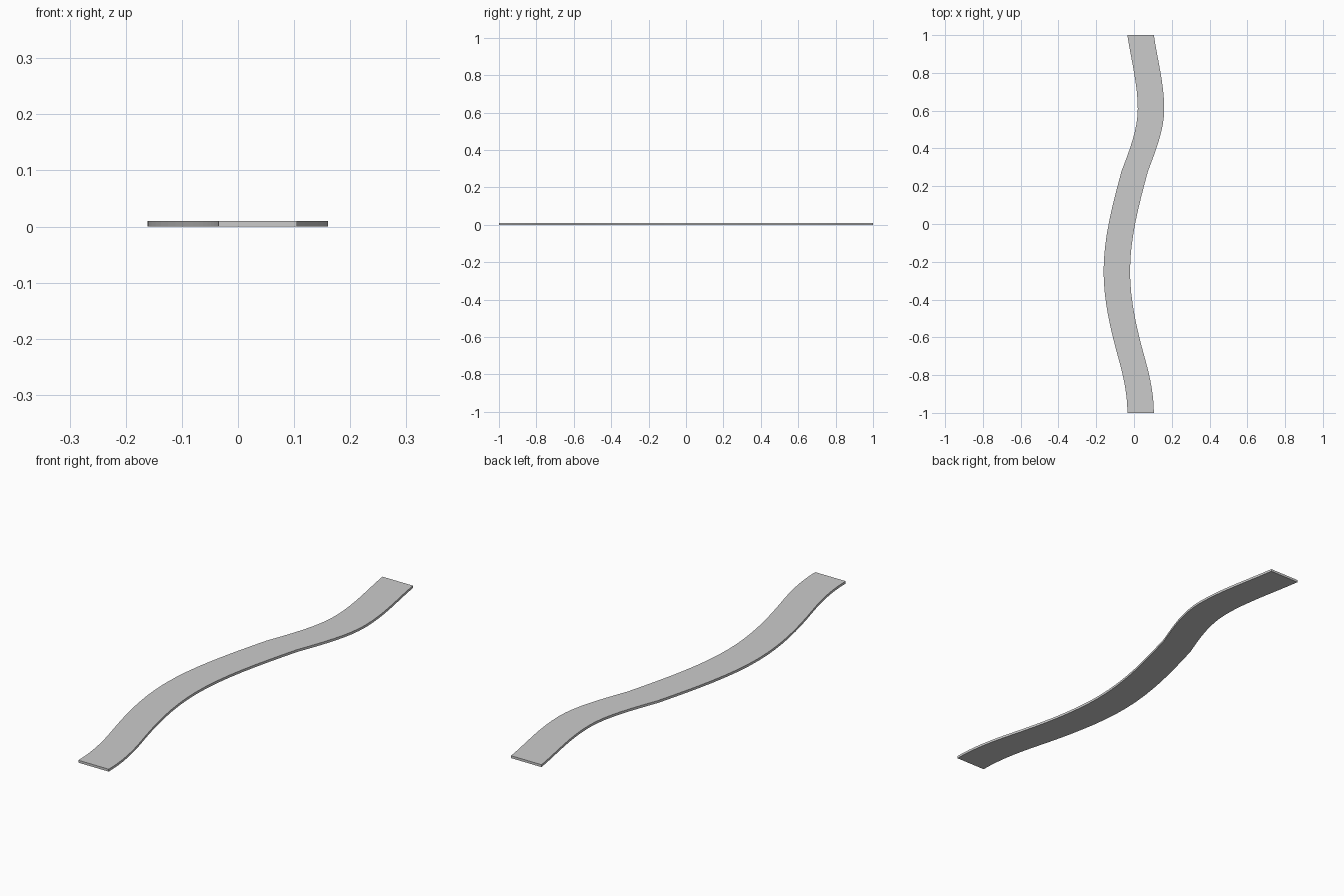
import bpy, bmesh

if "Cube" in bpy.data.objects:
    bpy.data.objects.remove(bpy.data.objects["Cube"])

WIDTH, THICK, STEPS = 0.14, 0.01, 8

# Centre line knots: y, x, slope arriving, slope leaving
knots = [
    (-1.00, 0.035, 0.0, 0.0),
    (-0.72, -0.010, -0.28, -0.28),
    (-0.25, -0.091, 0.0, 0.0),
    (0.28, 0.004, 0.27, 0.38),
    (0.61, 0.090, 0.0, 0.0),
    (1.00, 0.035, -0.15, -0.15),
]


def centre_line():
    pts = [(knots[0][1], knots[0][0])]
    for (y0, x0, _, m0), (y1, x1, m1, _) in zip(knots, knots[1:]):
        d = y1 - y0
        for i in range(1, STEPS + 1):
            t = i / STEPS
            x = (x0 * (1 + 2 * t) * (1 - t) ** 2 + x1 * t * t * (3 - 2 * t)
                 + d * m0 * t * (1 - t) ** 2 + d * m1 * t * t * (t - 1))
            pts.append((x, y0 + d * t))
    return pts


# Winding path: a rectangular section carried along the centre line
bm = bmesh.new()
h = WIDTH / 2
rings = [[bm.verts.new((x + dx, y, z))
          for dx, z in ((-h, 0), (h, 0), (h, THICK), (-h, THICK))]
         for x, y in centre_line()]
for a, b in zip(rings, rings[1:]):
    for i in range(4):
        j = (i + 1) % 4
        bm.faces.new((a[i], a[j], b[j], b[i]))
bm.faces.new(rings[0])
bm.faces.new(rings[-1])
bmesh.ops.recalc_face_normals(bm, faces=bm.faces)

mesh = bpy.data.meshes.new("winding_path")
bm.to_mesh(mesh)
bm.free()
path = bpy.data.objects.new("winding_path", mesh)
bpy.context.collection.objects.link(path)
